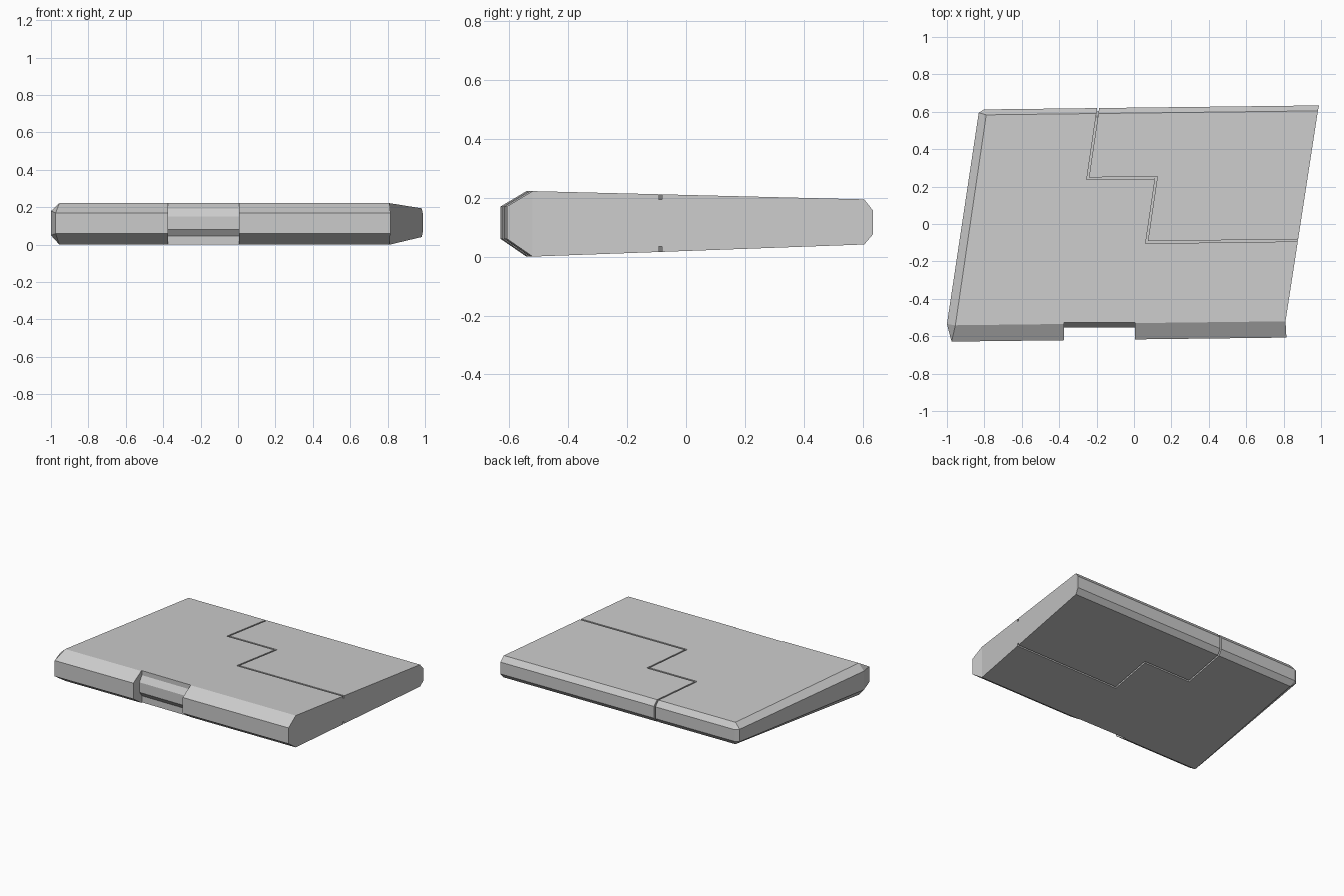
import bpy, bmesh

if "Cube" in bpy.data.objects:
    bpy.data.objects.remove(bpy.data.objects["Cube"])

SKEW = 0.012  # slight plan-view tilt of the front and back edges


def make_object(name, bm):
    bmesh.ops.recalc_face_normals(bm, faces=bm.faces)
    mesh = bpy.data.meshes.new(name)
    bm.to_mesh(mesh)
    bm.free()
    obj = bpy.data.objects.new(name, mesh)
    bpy.context.collection.objects.link(obj)
    return obj


def prism(name, outline, vector):
    """Extrude a closed 3D outline along a vector."""
    bm = bmesh.new()
    face = bm.faces.new([bm.verts.new(p) for p in outline])
    result = bmesh.ops.extrude_face_region(bm, geom=[face], use_keep_orig=True)
    moved = [g for g in result["geom"] if isinstance(g, bmesh.types.BMVert)]
    bmesh.ops.translate(bm, verts=moved, vec=vector)
    return make_object(name, bm)


def wing_slab(name, inset=0.0, extra=0.0):
    """Tapered slab with bevelled front, back and left edges."""
    # y, z, x at the right end, x at the left bevel
    profile = [(-0.617, 0.060, 0.815, -0.975), (-0.617, 0.170, 0.815, -0.975),
               (-0.530, 0.222, 0.810, -0.955), (0.593, 0.194, 0.983, -0.790),
               (0.622, 0.157, 0.990, -0.802), (0.622, 0.075, 0.990, -0.802),
               (0.593, 0.041, 0.983, -0.790), (-0.530, 0.000, 0.810, -0.955)]
    tip = [(-1.0, -0.535, 0.050), (-1.0, -0.535, 0.180),
           (-0.83, 0.595, 0.160), (-0.83, 0.595, 0.073)]

    def pull(x, y, z):
        return (x, y - inset * (1 if y > 0 else -1),
                z - inset * (1 if z > 0.115 else -1))

    bm = bmesh.new()
    right = [bm.verts.new(pull(r + extra, y + SKEW * r, z)) for y, z, r, l in profile]
    left = [bm.verts.new(pull(l + inset, y + SKEW * l, z)) for y, z, r, l in profile]
    ends = [bm.verts.new(pull(x + inset, y, z)) for x, y, z in tip]
    cap = [ends[i] for i in (0, 1, 1, 2, 2, 3, 3, 0)]
    for i in range(8):
        j = (i + 1) % 8
        bm.faces.new((right[i], right[j], left[j], left[i]))
        bm.faces.new(list(dict.fromkeys((left[i], left[j], cap[j], cap[i]))))
    bm.faces.new(ends)
    for ids in ((0, 1, 2, 7), (7, 2, 3, 6), (6, 3, 4, 5)):
        bm.faces.new([right[i] for i in ids])
    return make_object(name, bm)


def cut(target, cutter):
    mod = target.modifiers.new("cut", "BOOLEAN")
    mod.operation = "DIFFERENCE"
    mod.solver = "EXACT"
    mod.object = cutter
    bpy.context.view_layer.objects.active = target
    bpy.ops.object.modifier_apply(modifier=mod.name)
    bpy.data.objects.remove(cutter, do_unlink=True)


# Main body
body = wing_slab("panel_body")

# Front hinge notch, leaving a bevelled bar at its back
notch = [(-0.8, -0.1), (-0.527, -0.1), (-0.527, 0.046), (-0.553, 0.080),
         (-0.553, 0.150), (-0.527, 0.190), (-0.527, 0.4), (-0.8, 0.4)]
cut(body, prism("notch_cutter", [(-0.373, y, z) for y, z in notch], (0.378, 0, 0)))

# Stepped panel seam on top, bottom and back edge: ribbon minus a solid core
path = [(-0.165, 0.80), (-0.247, 0.243), (0.119, 0.248), (0.068, -0.098), (1.06, -0.085)]
h = 0.006
ribbon = [(x + h, y + h, -0.2) for x, y in path] + \
         [(x - h, y - h, -0.2) for x, y in reversed(path)]
seam = prism("seam_cutter", ribbon, (0, 0, 0.7))
cut(seam, wing_slab("seam_core", inset=0.018, extra=0.3))
cut(body, seam)
